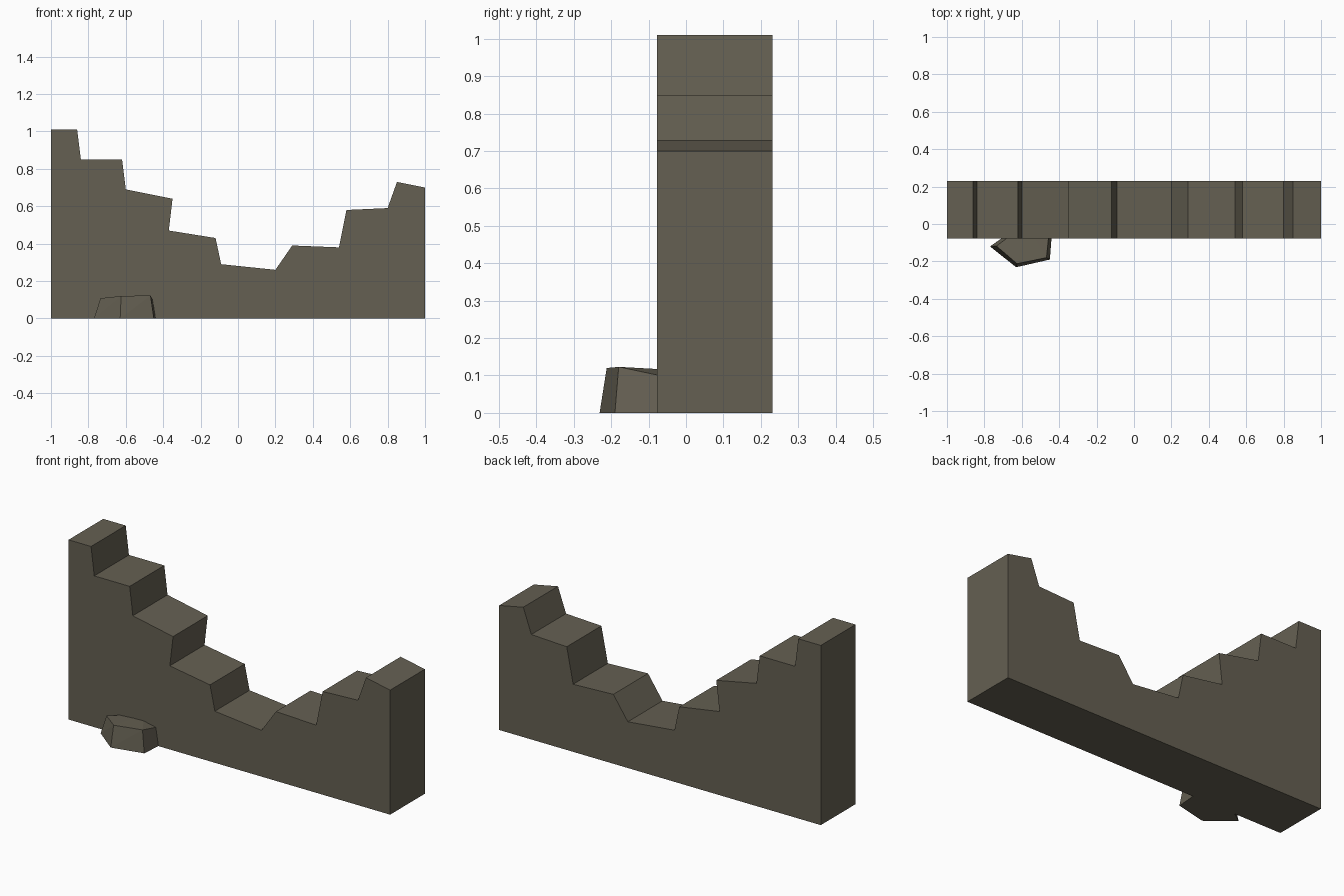
import bpy
import bmesh

cube = bpy.data.objects.get("Cube")
if cube:
    bpy.data.objects.remove(cube, do_unlink=True)

# Single weathered stone colour
STONE = (0.130, 0.117, 0.085, 1.0)
stone = bpy.data.materials.new("weathered_stone")
stone.use_nodes = True
stone.diffuse_color = STONE
shader = next(n for n in stone.node_tree.nodes if n.type == "BSDF_PRINCIPLED")
shader.inputs["Base Color"].default_value = STONE
shader.inputs["Roughness"].default_value = 0.9


def finish(name, bm):
    """Turn a bmesh into a flat-shaded stone object."""
    bmesh.ops.recalc_face_normals(bm, faces=bm.faces)
    mesh = bpy.data.meshes.new(name)
    bm.to_mesh(mesh)
    bm.free()
    mesh.materials.append(stone)
    obj = bpy.data.objects.new(name, mesh)
    bpy.context.collection.objects.link(obj)
    return obj


def extruded_profile(name, profile, front, back):
    """Extrude an x/z outline along y."""
    bm = bmesh.new()
    face = bm.faces.new([bm.verts.new((x, front, z)) for x, z in profile])
    result = bmesh.ops.extrude_face_region(bm, geom=[face], use_keep_orig=True)
    moved = [v for v in result["geom"] if isinstance(v, bmesh.types.BMVert)]
    bmesh.ops.translate(bm, verts=moved, vec=(0, back - front, 0))
    return finish(name, bm)


def hull(name, points):
    """Wrap a chipped block around its corner points."""
    bm = bmesh.new()
    verts = [bm.verts.new(p) for p in points]
    bmesh.ops.convex_hull(bm, input=verts)
    bmesh.ops.dissolve_limit(bm, angle_limit=0.03, verts=bm.verts, edges=bm.edges)
    return finish(name, bm)


# Ruined wall with a stepped, broken top edge
broken_edge = [
    (1, 0.70), (0.85, 0.73), (0.80, 0.59), (0.58, 0.58), (0.54, 0.38),
    (0.29, 0.39), (0.20, 0.26), (-0.09, 0.29), (-0.12, 0.43),
    (-0.37, 0.47), (-0.35, 0.64), (-0.60, 0.69), (-0.62, 0.85),
    (-0.84, 0.85), (-0.86, 1.01), (-1, 1.01),
]
extruded_profile("broken_wall", [(-1, 0), (1, 0)] + broken_edge, -0.077, 0.231)

# Fallen five-sided rubble block, partly buried in the wall's front
base = [(-0.77, -0.12), (-0.63, -0.231), (-0.45, -0.19), (-0.435, 0.0), (-0.57, 0.02)]
crown = [(-0.735, -0.118, 0.108), (-0.625, -0.212, 0.12), (-0.468, -0.18, 0.123),
         (-0.45, 0.0, 0.085), (-0.58, 0.0, 0.113)]
hull("rubble_block", [(x, y, 0) for x, y in base] + crown)
